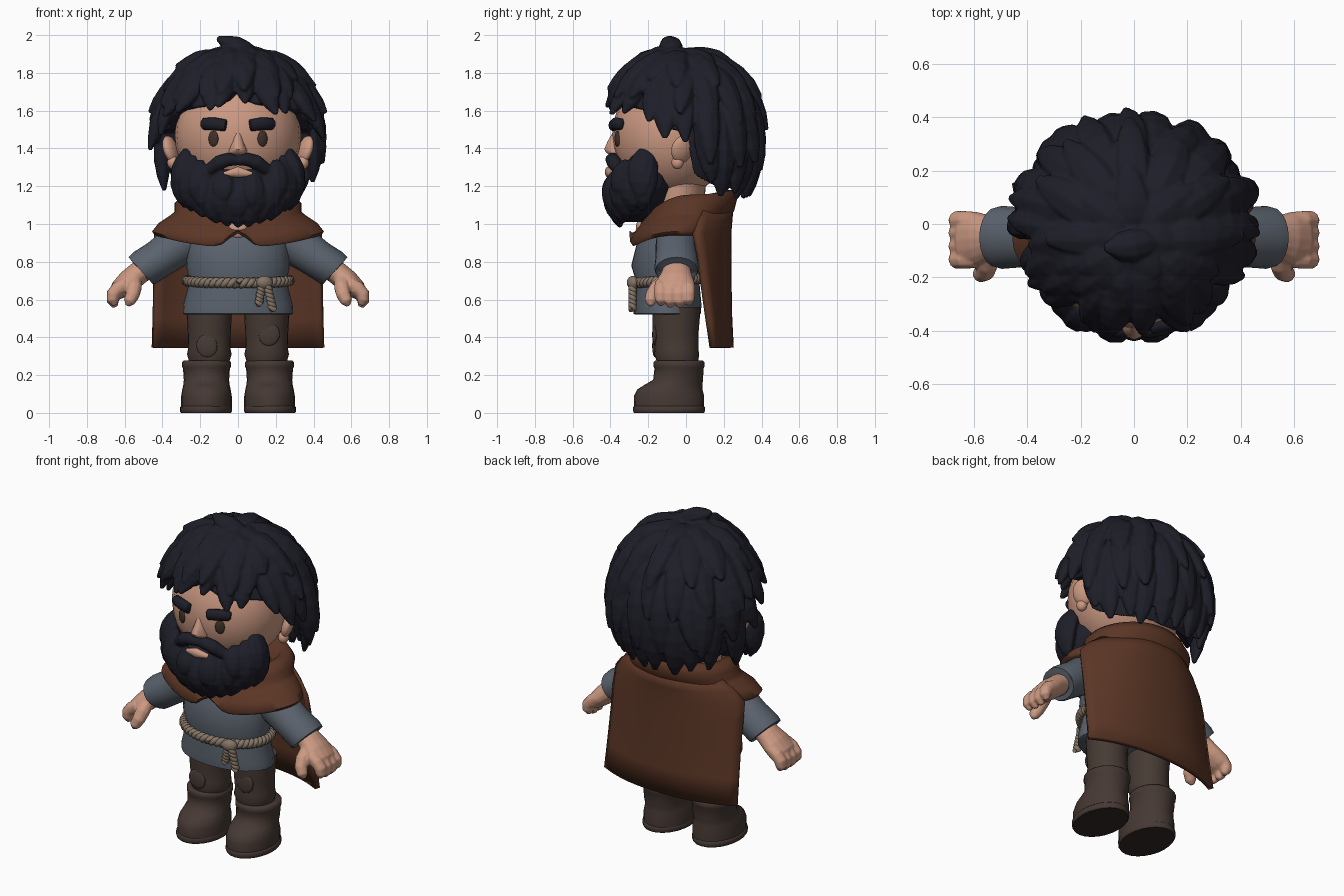
import bpy, bmesh, math, random
from mathutils import Vector, Matrix

random.seed(4)
pi, sin, cos = math.pi, math.sin, math.cos


def material(name, rgb):
    m = bpy.data.materials.new(name)
    m.diffuse_color = (*rgb, 1)
    return m


SKIN = material("skin", (0.60, 0.32, 0.225))
HAIR = material("black hair", (0.013, 0.013, 0.022))
CLOTH = material("grey cloth", (0.105, 0.125, 0.155))
CAPE = material("brown cape", (0.105, 0.037, 0.019))
TROUSER = material("dark brown trousers", (0.062, 0.043, 0.034))
LEATHER = material("boot leather", (0.060, 0.040, 0.033))
SOLE = material("dark sole", (0.028, 0.021, 0.018))
ROPE = material("rope", (0.23, 0.175, 0.13))
EYE = material("eye brown", (0.05, 0.03, 0.022))


def finish(bm, name, mat, angle=50, fuse=0):
    """Make the object; fuse is a voxel size that merges overlapping pieces."""
    bmesh.ops.recalc_face_normals(bm, faces=bm.faces)
    me = bpy.data.meshes.new(name)
    bm.to_mesh(me)
    bm.free()
    me.materials.append(mat)
    me.shade_smooth()
    me.set_sharp_from_angle(angle=math.radians(angle))
    ob = bpy.data.objects.new(name, me)
    bpy.context.collection.objects.link(ob)
    if fuse:
        mod = ob.modifiers.new("fuse", 'REMESH')
        mod.mode, mod.voxel_size, mod.use_smooth_shade = 'VOXEL', fuse, True
    return ob


def skin_rings(bm, rings, cap=True):
    vs = [[bm.verts.new(p) for p in ring] for ring in rings]
    n = len(vs[0])
    for a, b in zip(vs, vs[1:]):
        for i in range(n):
            bm.faces.new((a[i], a[(i + 1) % n], b[(i + 1) % n], b[i]))
    if cap:
        bm.faces.new(vs[0])
        bm.faces.new(vs[-1])


def sweep(bm, pts, radii, normal, sides=8):
    """Tube along pts; radii are (width, thickness), thickness along normal."""
    pts, n = [Vector(p) for p in pts], Vector(normal)
    rings = []
    for i, p in enumerate(pts):
        d = (pts[min(i + 1, len(pts) - 1)] - pts[max(i - 1, 0)]).normalized()
        side = d.cross(n).normalized()
        up = side.cross(d)
        w, t = radii[i]
        rings.append([p + side * w * cos(2 * pi * k / sides) + up * t * sin(2 * pi * k / sides)
                      for k in range(sides)])
    skin_rings(bm, rings)


def tube(name, pts, radii, mat, normal=(0, -1, 0), sides=12):
    bm = bmesh.new()
    sweep(bm, pts, radii, normal, sides)
    return finish(bm, name, mat)


def ellipses(rows, cx=0, sides=24):
    return [[(cx + rx * cos(2 * pi * k / sides), cy + ry * sin(2 * pi * k / sides), z)
             for k in range(sides)] for z, cy, rx, ry in rows]


def stack(name, rows, mat, cx=0, sides=24, angle=50):
    """Stacked ellipses (z, centre y, radius x, radius y)."""
    bm = bmesh.new()
    skin_rings(bm, ellipses(rows, cx, sides))
    return finish(bm, name, mat, angle)


def blob(name, loc, size, mat, turn=0, roll=0):
    bm = bmesh.new()
    mx = (Matrix.Translation(loc) @ Matrix.Rotation(turn, 4, 'Z') @ Matrix.Rotation(roll, 4, 'Y')
          @ Matrix.Diagonal((*size, 1)))
    bmesh.ops.create_uvsphere(bm, u_segments=24, v_segments=16, radius=1, matrix=mx)
    return finish(bm, name, mat, 180)


def table(rows, t):
    """Linear lookup in a list of tuples at fractional index t."""
    t = max(0, min(t, len(rows) - 1.001))
    i = int(t)
    return [a + (b - a) * (t - i) for a, b in zip(rows[i], rows[i + 1])]


# Head, neck, nose, mouth, ears, eyes, brows
blob("head", (0, -0.08, 1.47), (0.335, 0.31, 0.34), SKIN)
stack("neck", [(0.98, -0.04, 0.19, 0.13), (1.3, -0.04, 0.21, 0.15)], SKIN)
blob("neckline", (0, -0.245, 0.975), (0.05, 0.02, 0.05), SKIN)
stack("nose", [(1.365, -0.35, 0.03, 0.04), (1.375, -0.365, 0.05, 0.055), (1.395, -0.373, 0.047, 0.06),
               (1.44, -0.37, 0.028, 0.044), (1.49, -0.365, 0.015, 0.02)], SKIN, sides=12)
tube("mouth", [(-0.07, -0.39, 1.265), (0, -0.41, 1.275), (0.07, -0.39, 1.265)],
     [(0.012, 0.015), (0.03, 0.02), (0.012, 0.015)], SKIN)
for s, side in ((-1, "right"), (1, "left")):
    blob(side + "_ear", (s * 0.357, -0.02, 1.395), (0.032, 0.062, 0.075), SKIN, s * 0.45, s * 0.3)
    blob(side + "_ear_lobe", (s * 0.345, -0.045, 1.325), (0.03, 0.032, 0.035), SKIN)
    blob(side + "_eye", (s * 0.13, -0.363, 1.452), (0.028, 0.012, 0.042), EYE, s * 0.4)
    tube(side + "_eyebrow", [(s * 0.06, -0.385, 1.521), (s * 0.066, -0.385, 1.522), (s * 0.13, -0.372, 1.531),
                             (s * 0.182, -0.347, 1.53), (s * 0.192, -0.341, 1.529)],
         [(0.022, 0.015), (0.031, 0.026), (0.034, 0.028), (0.031, 0.026), (0.018, 0.014)], HAIR)

# Hair: a cap plus layers of tapered locks flowing from the crown, fused together
PROFILE = [(0, 1.90), (0.1, 1.895), (0.2, 1.872), (0.29, 1.815), (0.36, 1.73), (0.41, 1.63),
           (0.435, 1.53), (0.435, 1.41), (0.415, 1.30), (0.375, 1.20), (0.33, 1.12)]
LOCK = [0.4, 0.75, 0.95, 1.0, 0.9, 0.64, 0.2]


def hair_point(a, t, off):
    r, z = table(PROFILE, t)
    r = max(0, r + off * min(1, t / 3))
    shift = -0.05 * max(0, 1 - t / 4)
    depth = 0.89 + 0.14 * max(0, cos(a))
    return Vector((r * sin(a), -depth * r * cos(a) + shift, z + off * max(0, 1 - t / 4)))


def hairline(a):
    """Lowest profile index of the hair at azimuth a (0 is the front)."""
    d = abs(math.degrees((a + pi) % (2 * pi) - pi))
    keys = [(0, 4.6), (10, 5.25), (50, 5.6), (62, 5.8), (73, 6.6), (91, 6.8), (98, 8.9), (125, 9.5), (181, 9.8)]
    for (d0, t0), (d1, t1) in zip(keys, keys[1:]):
        if d <= d1:
            return t0 + (t1 - t0) * (d - d0) / (d1 - d0)


bm = bmesh.new()
skin_rings(bm, [[hair_point(2 * pi * k / 48, 0.2 + f / 12 * (hairline(2 * pi * k / 48) - 0.6), -0.05)
                 for k in range(48)] for f in range(13)] + [[(0.1 * sin(2 * pi * k / 48),
                 0.03 - 0.1 * cos(2 * pi * k / 48), 1.5) for k in range(48)]])
# layer: count, start and tip as fractions of the hairline, half width, offset
for count, f0, f1, width, lift in ((22, 0.5, 1.0, 0.072, -0.045), (18, 0.36, 0.83, 0.074, -0.036),
                                   (15, 0.2, 0.64, 0.074, -0.03), (11, 0.08, 0.45, 0.078, -0.025),
                                   (7, 0.0, 0.27, 0.08, -0.02)):
    for i in range(count):
        a = 2 * pi * (i + 0.5) / count + random.uniform(-0.05, 0.05)
        h = hairline(a)
        t0, t1 = f0 * h, f1 * h + random.uniform(-0.35, 0.3) * (0.5 if cos(a) > 0.3 else 1)
        bend = random.uniform(-0.1, 0.1)
        flare = random.uniform(0.05, 0.09) - 0.02 * max(0, cos(a))
        pts = [hair_point(a + bend * (k / 6) ** 2, t0 + (t1 - t0) * k / 6,
                          lift + flare * (k / 6) ** 2) for k in range(7)]
        w = width * random.uniform(0.85, 1.1)
        sweep(bm, pts, [(w * q, 0.05 * q) for q in LOCK], pts[3] - Vector((0, 0, 1.45)))
# Crown tuft
sweep(bm, [(0.09, -0.06, 1.90), (0.04, -0.07, 1.925), (-0.01, -0.08, 1.945), (-0.06, -0.085, 1.96), (-0.11, -0.09, 1.985)],
      [(0.03, 0.03), (0.055, 0.045), (0.063, 0.05), (0.053, 0.04), (0.015, 0.014)], (0, 0, 1))
finish(bm, "hair", HAIR, 60, 0.009)

# Beard: core mass, hanging locks and moustache, fused together
bm = bmesh.new()
skin_rings(bm, ellipses([(1.01, -0.28, 0.09, 0.07), (1.05, -0.26, 0.18, 0.12), (1.12, -0.24, 0.26, 0.16),
                         (1.2, -0.22, 0.29, 0.175), (1.26, -0.21, 0.29, 0.17), (1.3, -0.19, 0.27, 0.13)]))
BEARD = [(0.16, 0.965), (0.25, 1.04), (0.31, 1.12), (0.335, 1.2), (0.33, 1.29), (0.31, 1.36), (0.29, 1.43)]


def beard_point(a, t, off):
    r, z = table(BEARD, t)
    return Vector(((r + off) * sin(a), -0.215 + 0.011 * t - (0.232 + (r - 0.34) * 0.6 + off) * cos(a), z))


for count, spread, top, tip, lift in ((11, 80, 3.2, 0.15, -0.012), (9, 76, 3.5, 0.85, 0.0), (6, 70, 3.7, 1.7, 0.01)):
    for i in range(count):
        a = math.radians(spread * (2 * i / (count - 1) - 1))
        side = sin(a) ** 2
        t0, t1 = top + 2.1 * side, tip + 1.3 * side + random.uniform(-0.2, 0.2)
        pts = [beard_point(a, t0 + (t1 - t0) * k / 6, lift - 0.03 + 0.04 * k / 6) for k in range(7)]
        sweep(bm, pts, [(0.066 * q, 0.042 * q) for q in LOCK], (sin(a), -cos(a), -0.1))
for s in (-1, 1):
    sweep(bm, [(-s * 0.01, -0.385, 1.335), (s * 0.05, -0.39, 1.342), (s * 0.1, -0.38, 1.325),
               (s * 0.15, -0.355, 1.29), (s * 0.18, -0.33, 1.255)],
          [(0.024, 0.028), (0.036, 0.038), (0.04, 0.04), (0.032, 0.032), (0.008, 0.01)], (0, -1, 0), 12)
finish(bm, "beard", HAIR, 60, 0.008)

# Tunic body
stack("tunic", [(0.52, -0.1, 0.28, 0.168), (0.525, -0.1, 0.292, 0.178), (0.57, -0.1, 0.29, 0.182),
                (0.68, -0.1, 0.262, 0.172), (0.72, -0.1, 0.262, 0.172), (0.78, -0.105, 0.275, 0.185),
                (0.88, -0.1, 0.268, 0.165), (0.97, -0.09, 0.26, 0.15), (1.05, -0.07, 0.21, 0.12)], CLOTH, sides=32)

# Twisted rope belt with knot and tails
bm = bmesh.new()
for phase in (0, pi):
    pts = []
    for k in range(201):
        a, q = 2 * pi * k / 200, 26 * 2 * pi * k / 200 + phase
        r = 0.012 * cos(q)
        pts.append(((0.272 + r) * sin(a), -0.1 - (0.182 + r) * cos(a), 0.70 - 0.012 * cos(a) + 0.014 * sin(q)))
    sweep(bm, pts, [(0.017, 0.017)] * len(pts), (0, 0, 1), 6)
    for x0, x1, z1 in ((0.13, 0.11, 0.575), (0.15, 0.185, 0.545)):
        tail = []
        for k in range(25):
            f, q = k / 24, k * 0.9 + phase
            tail.append((x0 + (x1 - x0) * f + 0.01 * cos(q), -0.283 + 0.01 * sin(q), 0.70 + (z1 - 0.70) * f))
        sweep(bm, tail, [(0.015, 0.015)] * 25, (0, -1, 0), 6)
finish(bm, "rope_belt", ROPE, 60)
blob("rope_knot", (0.14, -0.282, 0.69), (0.045, 0.03, 0.035), ROPE, 0.3)

# Sleeves, hands, trousers and boots
for s, side in ((-1, "right"), (1, "left")):
    tube(side + "_sleeve", [(s * 0.17, -0.05, 0.97), (s * 0.30, -0.05, 0.90), (s * 0.42, -0.05, 0.815),
                            (s * 0.495, -0.05, 0.767), (s * 0.515, -0.05, 0.753), (s * 0.505, -0.05, 0.758)],
         [(0.11, 0.10), (0.115, 0.11), (0.102, 0.112), (0.102, 0.118), (0.096, 0.112), (0.07, 0.08)], CLOTH, sides=20)
    bm = bmesh.new()
    sweep(bm, [(s * 0.47, -0.05, 0.78), (s * 0.53, -0.05, 0.737), (s * 0.58, -0.055, 0.695),
               (s * 0.63, -0.06, 0.65), (s * 0.655, -0.06, 0.615)],
          [(0.06, 0.072), (0.062, 0.08), (0.062, 0.1), (0.052, 0.108), (0.028, 0.09)], (0, -1, 0), 16)
    for y, reach in ((-0.132, 0.9), (-0.083, 1.0), (-0.033, 1.0), (0.013, 0.88)):
        pts = [(s * x, y, 0.66 + (z - 0.66) * reach)
               for x, z in ((0.595, 0.69), (0.635, 0.66), (0.66, 0.625), (0.662, 0.59), (0.65, 0.56))]
        sweep(bm, pts, [(0.032, 0.034), (0.037, 0.037), (0.037, 0.037), (0.033, 0.033), (0.014, 0.014)], (0, -1, 0), 10)
    sweep(bm, [(s * 0.55, -0.11, 0.70), (s * 0.55, -0.15, 0.665), (s * 0.558, -0.178, 0.625),
               (s * 0.575, -0.188, 0.59), (s * 0.585, -0.186, 0.567)],
          [(0.04, 0.04), (0.042, 0.042), (0.038, 0.038), (0.032, 0.032), (0.012, 0.012)], (s, 0, 0), 10)
    finish(bm, side + "_hand", SKIN, 180, 0.007)
    stack(side + "_trouser_leg", [(0.24, -0.045, 0.1, 0.105), (0.275, -0.045, 0.108, 0.11), (0.31, -0.05, 0.118, 0.12),
                                  (0.34, -0.05, 0.112, 0.115), (0.43, -0.055, 0.114, 0.122),
                                  (0.56, -0.05, 0.122, 0.128)], TROUSER, s * 0.152, angle=70)
    blob(side + "_knee_patch", (s * 0.165, -0.165, 0.385 + 0.03 * s), (0.055, 0.014, 0.06), TROUSER, 0, s * 0.3)
    stack(side + "_boot", [(0.03, -0.09, 0.134, 0.185), (0.09, -0.09, 0.134, 0.186), (0.125, -0.085, 0.128, 0.172),
                           (0.15, -0.065, 0.122, 0.152), (0.175, -0.042, 0.12, 0.132), (0.235, -0.037, 0.124, 0.13),
                           (0.245, -0.037, 0.129, 0.135), (0.268, -0.037, 0.129, 0.135), (0.277, -0.037, 0.12, 0.127)],
          LEATHER, s * 0.167, angle=80)
    welt = stack(side + "_sole", [(0, -0.09, 0.132, 0.185), (0.008, -0.09, 0.138, 0.19), (0.03, -0.09, 0.138, 0.19),
                                  (0.036, -0.09, 0.132, 0.185)], LEATHER, s * 0.17)
    welt.data.materials.append(SOLE)
    for f in welt.data.polygons:  # dark underside
        f.material_index = int(f.normal.z < -0.9)

# Mantle with rolled collar: radius x, y front, y back, z front, z side, z back
ROWS = [(0.20, -0.15, 0.16, 1.0, 1.07, 1.10), (0.25, -0.19, 0.21, 1.05, 1.15, 1.18),
        (0.295, -0.21, 0.25, 1.05, 1.155, 1.18), (0.335, -0.23, 0.27, 1.02, 1.11, 1.13),
        (0.335, -0.24, 0.255, 1.0, 1.065, 1.07), (0.36, -0.25, 0.235, 0.985, 1.045, 1.04),
        (0.42, -0.28, 0.21, 0.95, 1.005, 1.0), (0.455, -0.30, 0.19, 0.89, 0.96, 0.95),
        (0.44, -0.29, 0.18, 0.875, 0.94, 0.94), (0.38, -0.24, 0.15, 0.90, 0.95, 0.95)]
bm = bmesh.new()
rings = []
for j, (rx, yf, yb, zf, zs, zb) in enumerate(ROWS):
    ring = []
    for k in range(64):
        a = 2 * pi * k / 64
        c = cos(a)
        d = min(a, 2 * pi - a)
        notch = 0.075 * math.exp(-(d / 0.15) ** 2) if j > 6 else 0
        ring.append((rx * sin(a), (yf + yb) / 2 - (yb - yf) / 2 * c,
                     zs + ((zf if c > 0 else zb) - zs) * c * c + notch))
    rings.append(ring)
skin_rings(bm, rings, cap=False)
finish(bm, "mantle", CAPE, 70)

# Long cape panel on the back: z, half width, y at the middle, forward curl of the sides
bm = bmesh.new()
grid = []
for z, w, y, curl in ((1.07, 0.30, 0.235, 0.15), (1.01, 0.385, 0.23, 0.17), (0.95, 0.435, 0.225, 0.18),
                      (0.85, 0.44, 0.225, 0.16), (0.7, 0.44, 0.226, 0.14), (0.5, 0.445, 0.23, 0.115),
                      (0.345, 0.45, 0.238, 0.1)):
    grid.append([bm.verts.new((w * u / 10, y - curl * abs(u / 10) ** 2.4, z)) for u in range(-10, 11)])
for a, b in zip(grid, grid[1:]):
    for i in range(20):
        bm.faces.new((a[i], a[i + 1], b[i + 1], b[i]))
cape = finish(bm, "cape", CAPE, 50)
mod = cape.modifiers.new("thickness", 'SOLIDIFY')
mod.thickness, mod.offset = 0.03, 0
